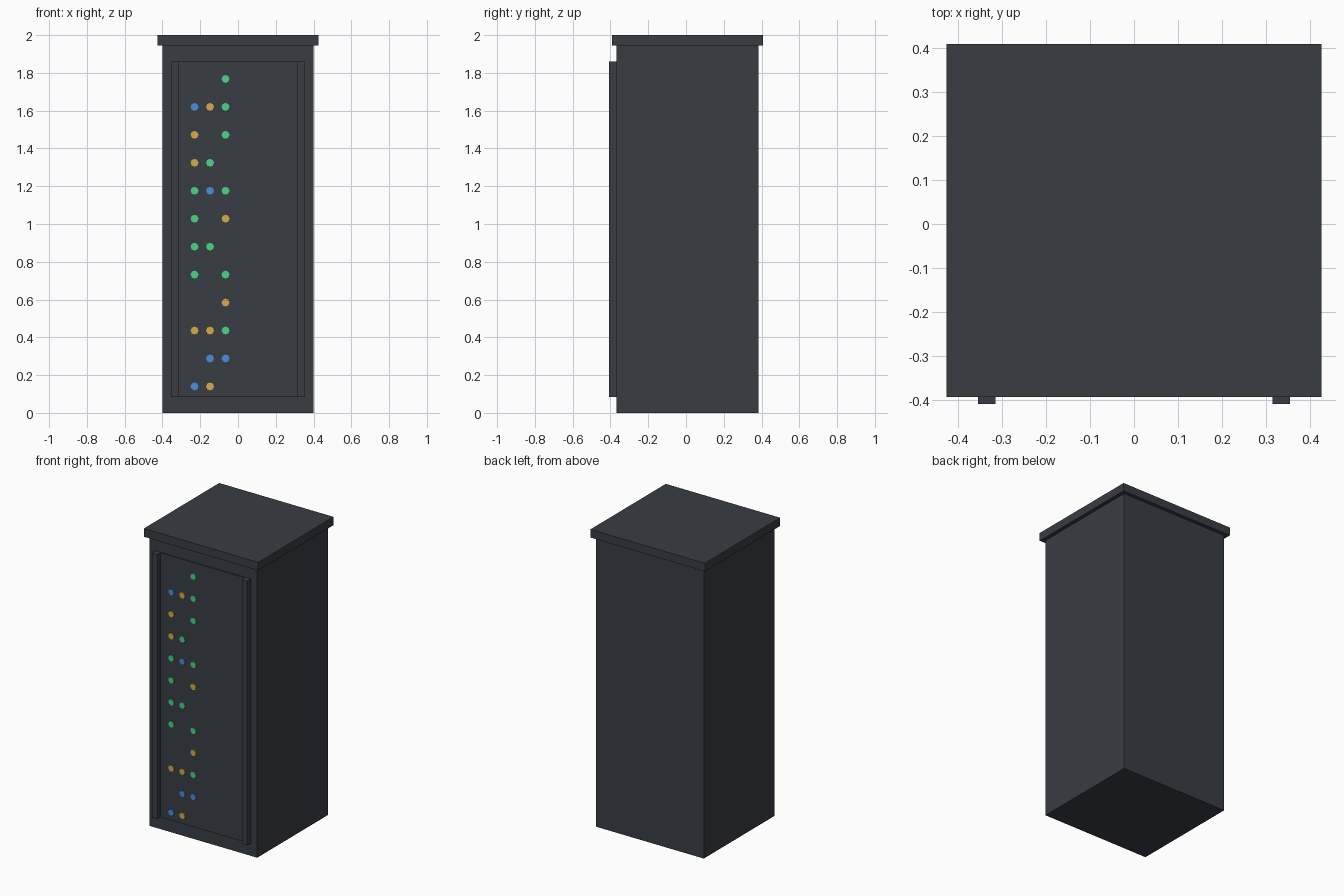
import bpy, math

if "Cube" in bpy.data.objects:
    bpy.data.objects.remove(bpy.data.objects["Cube"])


def lin(c):
    c /= 255
    return c / 12.92 if c <= 0.04045 else ((c + 0.055) / 1.055) ** 2.4


def material(name, r, g, b):
    m = bpy.data.materials.new(name)
    m.diffuse_color = (lin(r), lin(g), lin(b), 1)
    m.use_nodes = True
    m.node_tree.nodes["Principled BSDF"].inputs["Base Color"].default_value = m.diffuse_color
    return m


CASE = material("charcoal metal", 56, 61, 68)
LIGHTS = {
    "g": material("green light", 72, 214, 134),
    "y": material("amber light", 214, 172, 72),
    "b": material("blue light", 72, 144, 220),
}


def box(name, x0, x1, y0, y1, z0, z1, mat):
    bpy.ops.mesh.primitive_cube_add(
        size=1, location=((x0 + x1) / 2, (y0 + y1) / 2, (z0 + z1) / 2))
    o = bpy.context.object
    o.name = name
    o.scale = (x1 - x0, y1 - y0, z1 - z0)
    bpy.ops.object.transform_apply(location=False, rotation=False, scale=True)
    o.data.materials.append(mat)
    return o


FRONT = -0.3675   # cabinet front plane
PANEL = -0.376    # door panel plane

# Cabinet, overhanging lid, thin door panel
box("cabinet", -0.4, 0.4, FRONT, 0.3825, 0, 1.945, CASE)
box("lid", -0.425, 0.425, -0.3925, 0.4075, 1.945, 2.0, CASE)
box("door_panel", -0.354, 0.354, PANEL, FRONT + 0.005, 0.085, 1.86, CASE)

# Vertical rails either side of the door
for side, x in (("left", -0.334), ("right", 0.334)):
    box(side + "_rail", x - 0.02, x + 0.02, -0.4075, FRONT + 0.005, 0.085, 1.86, CASE)

# Status lights, listed from the bottom row up
ROWS = ["by-", "-bb", "yyg", "--y", "g-g", "gg-",
        "g-y", "gbg", "yg-", "y-g", "byg", "--g"]
for r, row in enumerate(ROWS):
    for c, key in enumerate(row):
        if key == "-":
            continue
        bpy.ops.mesh.primitive_cylinder_add(
            vertices=8, radius=0.021, depth=0.012,
            location=(-0.23 + c * 0.082, PANEL, 0.14 + r * 0.148),
            rotation=(math.pi / 2, 0, 0))
        o = bpy.context.object
        o.name = f"status_light_{r}_{c}"
        o.data.materials.append(LIGHTS[key])
